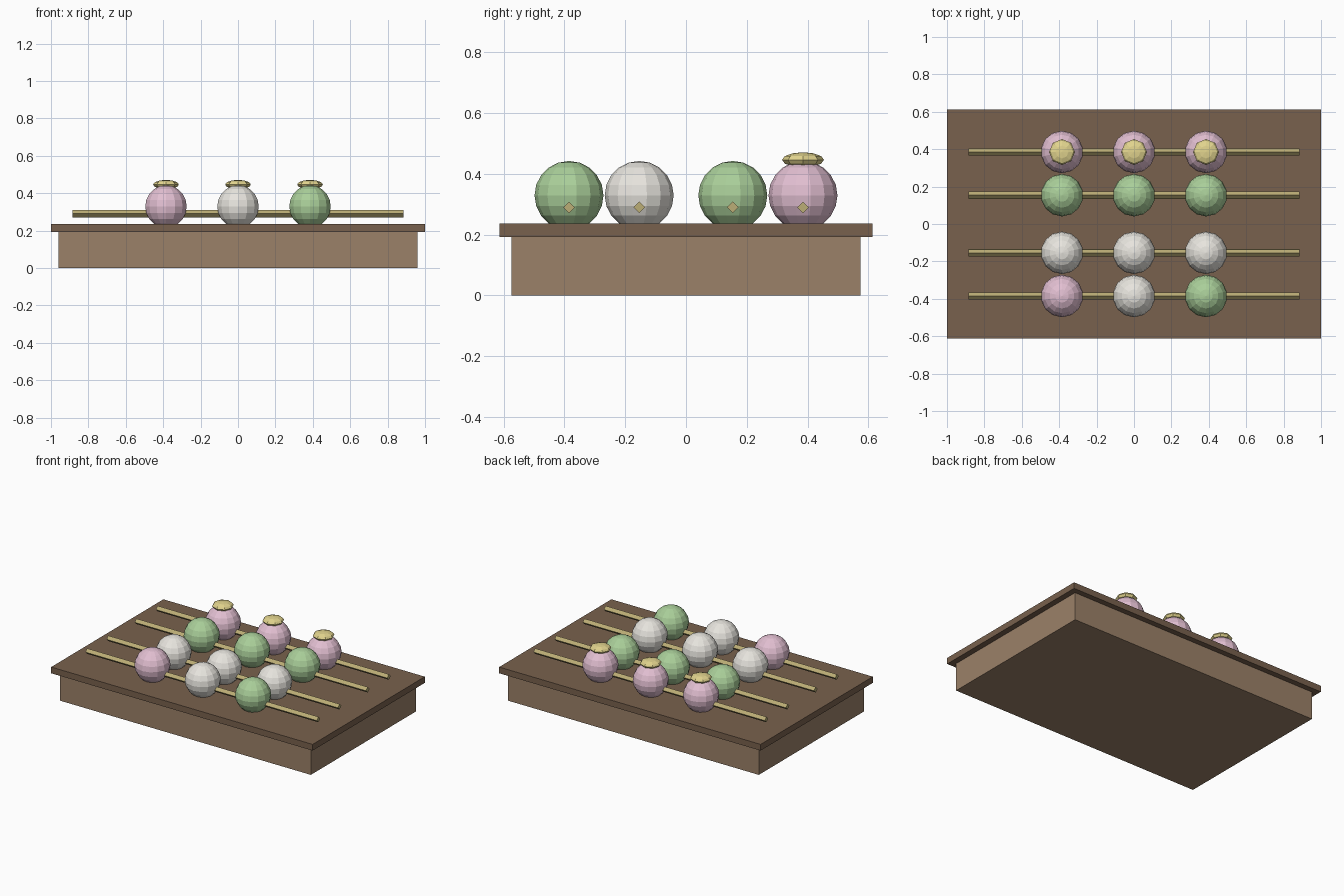
import bpy
from math import pi

if "Cube" in bpy.data.objects:
    bpy.data.objects.remove(bpy.data.objects["Cube"])


def material(name, rgb):
    m = bpy.data.materials.new(name)
    m.diffuse_color = (*rgb, 1)
    m.use_nodes = True
    m.node_tree.nodes["Principled BSDF"].inputs["Base Color"].default_value = m.diffuse_color
    return m


BASE = material("light_wood", (0.33, 0.22, 0.14))
BOARD = material("dark_wood", (0.19, 0.12, 0.075))
BAMBOO = material("bamboo", (0.50, 0.42, 0.18))
PINK = material("pink", (0.76, 0.52, 0.64))
WHITE = material("white", (0.80, 0.78, 0.73))
GREEN = material("green", (0.40, 0.62, 0.32))
YELLOW = material("yellow", (0.76, 0.66, 0.27))


def finish(name, mat):
    ob = bpy.context.object
    ob.name = name
    ob.data.materials.append(mat)
    return ob


def box(name, sx, sy, z0, z1, mat):
    bpy.ops.mesh.primitive_cube_add(size=1, location=(0, 0, (z0 + z1) / 2))
    bpy.context.object.scale = (sx, sy, z1 - z0)
    finish(name, mat)


def ball(name, loc, scale, segments, rings, mat):
    bpy.ops.mesh.primitive_uv_sphere_add(segments=segments, ring_count=rings,
                                         radius=1, location=loc)
    bpy.context.object.scale = scale
    finish(name, mat)


# tray: base block and overhanging board
box("tray_base", 1.92, 1.15, 0, 0.193, BASE)
box("tray_board", 2.0, 1.226, 0.193, 0.236, BOARD)

# rows of three dumplings on skewers: y, colours, topped with paste or not
ROWS = [
    (-0.385, (PINK, WHITE, GREEN), False),
    (-0.154, (WHITE,) * 3, False),
    (0.154, (GREEN,) * 3, False),
    (0.385, (PINK,) * 3, True),
]
R = 0.1135
for r, (y, colours, topped) in enumerate(ROWS, 1):
    # four-sided skewer lying along x, corner up
    bpy.ops.mesh.primitive_cylinder_add(vertices=4, radius=0.019, depth=1.77,
                                        location=(0, y, 0.29),
                                        rotation=(0, pi / 2, 0))
    finish(f"skewer_{r}", BAMBOO)
    for c, (x, mat) in enumerate(zip((-0.385, 0, 0.385), colours), 1):
        ball(f"dumpling_{r}_{c}", (x, y, 0.329), (R, R, R), 14, 10, mat)
        if topped:
            ball(f"topping_{r}_{c}", (x, y, 0.446), (0.069, 0.069, 0.025),
                 8, 6, YELLOW)
